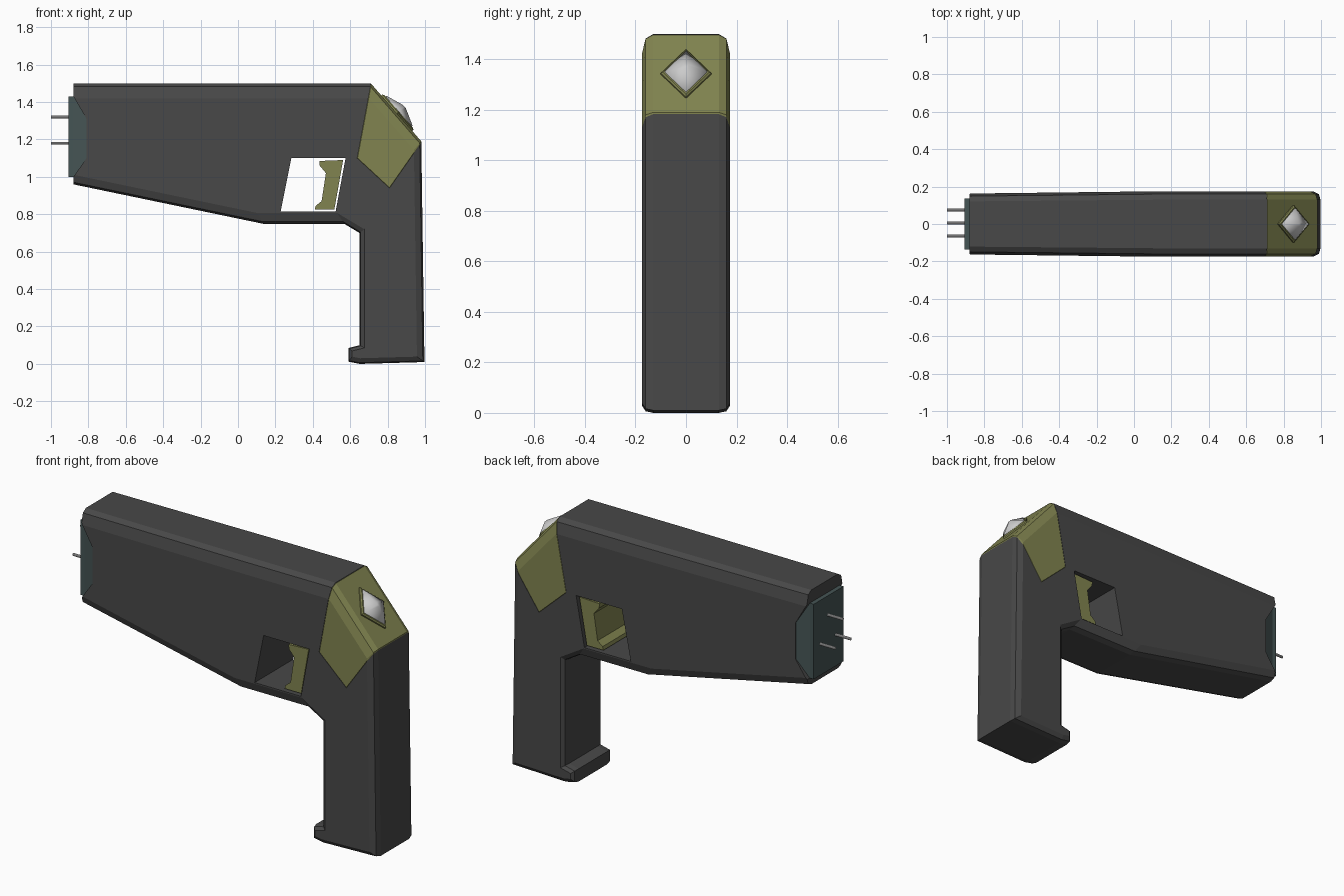
import bpy, bmesh, math
from mathutils import Vector, Matrix

if "Cube" in bpy.data.objects:
    bpy.data.objects.remove(bpy.data.objects["Cube"])


def material(name, rgb):
    m = bpy.data.materials.new(name)
    m.diffuse_color = (*rgb, 1)
    m.use_nodes = True
    m.node_tree.nodes["Principled BSDF"].inputs["Base Color"].default_value = m.diffuse_color
    return m


DARK = material("dark_grey", (0.065, 0.065, 0.065))
OLIVE = material("olive", (0.22, 0.23, 0.08))
TEAL = material("slate", (0.06, 0.09, 0.09))


def finish(bm, name, mat=None):
    bmesh.ops.recalc_face_normals(bm, faces=bm.faces)
    me = bpy.data.meshes.new(name)
    bm.to_mesh(me)
    bm.free()
    ob = bpy.data.objects.new(name, me)
    bpy.context.collection.objects.link(ob)
    if mat:
        me.materials.append(mat)
    return ob


def loft(bm, rings):
    """Skin a list of equal-length closed rings and cap both ends."""
    vs = [[bm.verts.new(p) for p in r] for r in rings]
    n = len(vs[0])
    for a, b in zip(vs, vs[1:]):
        for i in range(n):
            j = (i + 1) % n
            bm.faces.new((a[i], a[j], b[j], b[i]))
    bm.faces.new(vs[0])
    bm.faces.new(vs[-1])
    return vs


def prism(name, pts, half, mat=None):
    bm = bmesh.new()
    loft(bm, [[(x, y, z) for x, z in pts] for y in (-half, half)])
    return finish(bm, name, mat)


def apply_mod(ob, kind, **props):
    m = ob.modifiers.new(kind, kind)
    for k, v in props.items():
        setattr(m, k, v)
    bpy.context.view_layer.objects.active = ob
    bpy.ops.object.modifier_apply(modifier=m.name)


def boolean(ob, cutter, op):
    apply_mod(ob, 'BOOLEAN', object=cutter, operation=op, solver='EXACT')


def inset(profile, f):
    """Offset each profile edge inward by f times its own bevel distance."""
    out = []
    for i, (x, z, d2) in enumerate(profile):
        px, pz, d1 = profile[i - 1]
        nx, nz, _ = profile[(i + 1) % len(profile)]
        e1, e2 = Vector((x - px, z - pz)).normalized(), Vector((nx - x, nz - z)).normalized()
        n1, n2 = Vector((e1.y, -e1.x)), Vector((e2.y, -e2.x))
        det = n1.x * n2.y - n1.y * n2.x
        a, b = d1 * f, d2 * f
        if abs(det) < 1e-5:
            out.append((x + n1.x * a, z + n1.y * a))
        else:
            out.append((x + (a * n2.y - b * n1.y) / det, z + (n1.x * b - n2.x * a) / det))
    return out


# Body: side profile (x, z, bevel of the edge that follows)
BODY = [(-.88, 1.5, .08), (.14, 1.5, .08), (.71, 1.5, .06), (.98, 1.19, .04),
        (.997, .01, .03), (.65, 0, .03), (.59, .012, .02), (.59, .085, .02),
        (.65, .1, .025), (.65, .7, .03), (.57, .748, .06), (.14, .748, .05),
        (-.88, .96, 0)]


def make_body(name, mat):
    bm = bmesh.new()
    rings = []
    for f, y in ((1, -.175), (.22, -.16), (0, -.13), (0, .13), (.22, .16), (1, .175)):
        rings.append([(x, y * (1 - .07 * max(0, .14 - x) / 1.02), z) for x, z in inset(BODY, f)])
    vs = loft(bm, rings)
    for r in (vs[0], vs[-1]):
        bmesh.ops.connect_verts(bm, verts=[r[1], r[11]])
    return finish(bm, name, mat)


body = make_body("body", DARK)
rear_cap = make_body("rear_cap", OLIVE)

# Cutters: rear cap region, trigger opening, muzzle notch
cap_cut = prism("cap_cutter", [(.713, 1.51), (.637, 1.1), (.81, .94), (.985, 1.19),
                               (1.1, 1.3), (.85, 1.65)], .4)
hole_cut = prism("hole_cutter", [(.285, 1.1), (.575, 1.1), (.522, .815), (.228, .815)], .4)
muzzle_cut = prism("muzzle_cutter", [(-1, 1.43), (-.88, 1.43), (-.81, 1.31),
                                     (-.81, 1.1), (-.88, 1.0), (-1, 1.0)], .4)
boolean(rear_cap, cap_cut, 'INTERSECT')
for c in (cap_cut, hole_cut, muzzle_cut):
    boolean(body, c, 'DIFFERENCE')
    bpy.data.objects.remove(c)
apply_mod(rear_cap, 'BEVEL', width=.007, segments=1, limit_method='ANGLE',
          angle_limit=math.radians(60))

# Trigger with concave front
prism("trigger", [(.435, 1.085), (.562, 1.09), (.515, .825), (.41, .825), (.415, .845),
                  (.447, .87), (.47, 1.02), (.437, 1.06)], .163, OLIVE)

# Muzzle block, narrowing towards the front plate
bm = bmesh.new()
outline = [(-.905, 1.43), (-.88, 1.43), (-.81, 1.31), (-.81, 1.1), (-.88, 1.0), (-.905, 1.0)]
loft(bm, [[(x, s * (.16 if x > -.85 else .135), z) for x, z in outline] for s in (-1, 1)])
bmesh.ops.triangulate(bm, faces=[f for f in bm.faces if len(f.verts) > 4])
finish(bm, "muzzle_block", TEAL)

# Three contact pins
for i, (y, z) in enumerate(((.005, 1.32), (.075, 1.18), (-.065, 1.18))):
    bpy.ops.mesh.primitive_cylinder_add(vertices=10, radius=.008, depth=.11,
                                        location=(-.945, y, z), rotation=(0, math.pi / 2, 0))
    bpy.context.object.name = f"pin_{i + 1}"
    bpy.ops.object.shade_smooth_by_angle()

# Diamond light on the sloped rear: local x along slope, z along its normal
along, normal = Vector((.657, 0, -.754)), Vector((.754, 0, .657))
frame = Matrix((along, (0, 1, 0), normal)).transposed().to_4x4()
frame.translation = (.849, 0, 1.34)


def diamond(name, levels, mat=None):
    bm = bmesh.new()
    loft(bm, [[(a, 0, h), (0, b, h), (-a, 0, h), (0, -b, h)] for a, b, h in levels])
    bm.transform(frame)
    return finish(bm, name, mat)


diamond("light_bezel", [(.126, .1, -.02), (.126, .1, .008), (.116, .092, .014)], OLIVE)
gem = diamond("light_gem", [(.106, .084, 0), (.106, .084, .02), (.012, .01, .054)])
for p in gem.data.polygons:
    p.use_smooth = True
